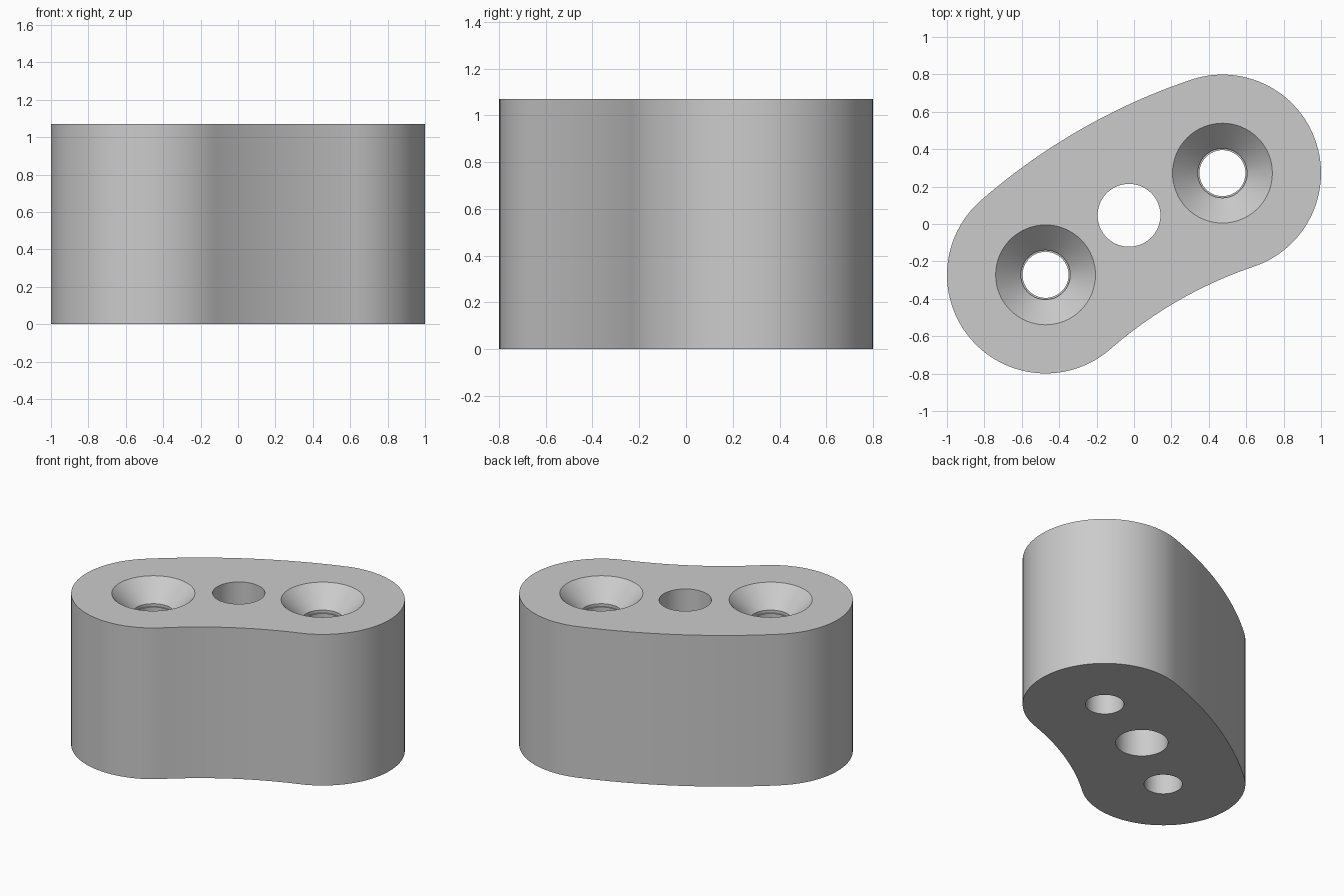
import bpy
import bmesh
from math import cos, sin, pi, radians, hypot, atan2
from mathutils import Matrix

cube = bpy.data.objects.get("Cube")
if cube:
    bpy.data.objects.remove(cube, do_unlink=True)

HEIGHT = 1.07
END_R = 0.527            # radius of the rounded ends
HALF = 0.5455            # half distance between the end centres
TILT = radians(29.9)
SETBACK = 2.75           # distance from the origin to the centre of the bend
BEND_R = hypot(HALF, SETBACK)
SWEEP = atan2(HALF, SETBACK)

grey = bpy.data.materials.new("plain grey")
grey.use_nodes = True
colour = (0.6, 0.6, 0.6, 1)
grey.diffuse_color = colour
grey.node_tree.nodes["Principled BSDF"].inputs["Base Color"].default_value = colour


def make_object(name, bm):
    bmesh.ops.recalc_face_normals(bm, faces=bm.faces)
    mesh = bpy.data.meshes.new(name)
    bm.to_mesh(mesh)
    bm.free()
    mesh.materials.append(grey)
    obj = bpy.data.objects.new(name, mesh)
    bpy.context.collection.objects.link(obj)
    return obj


def arc(cx, cy, r, start, end, steps):
    angles = [start + (end - start) * i / steps for i in range(steps)]
    return [(cx + r * cos(a), cy + r * sin(a)) for a in angles]


def turned_cutter(name, profile, x, y):
    """Spin a (radius, height) profile around a vertical axis."""
    bm = bmesh.new()
    verts = [bm.verts.new((r, 0, z)) for r, z in profile]
    edges = [bm.edges.new(pair) for pair in zip(verts, verts[1:])]
    bmesh.ops.spin(bm, geom=verts + edges, cent=(0, 0, 0), axis=(0, 0, 1),
                   angle=2 * pi, steps=64, use_duplicate=False)
    bmesh.ops.remove_doubles(bm, verts=bm.verts, dist=1e-5)
    bmesh.ops.translate(bm, verts=bm.verts, vec=(x, y, 0))
    cutter = make_object(name, bm)
    cutter.hide_render = True
    return cutter


# Bent slot outline: outer bend, left end, inner bend, right end
a0, a1 = pi / 2 - SWEEP, pi / 2 + SWEEP
outline = (arc(0, -SETBACK, BEND_R + END_R, a0, a1, 24)
           + arc(-HALF, 0, END_R, a1, a1 + pi, 48)
           + arc(0, -SETBACK, BEND_R - END_R, a1, a0, 24)
           + arc(HALF, 0, END_R, a0 - pi, a0, 48))
bm = bmesh.new()
base = bm.faces.new([bm.verts.new((x, y, 0)) for x, y in outline])
top = bmesh.ops.extrude_face_region(bm, geom=[base])["geom"]
bmesh.ops.translate(bm, vec=(0, 0, HEIGHT),
                    verts=[v for v in top if isinstance(v, bmesh.types.BMVert)])
bmesh.ops.rotate(bm, verts=bm.verts, cent=(0, 0, 0), matrix=Matrix.Rotation(TILT, 3, "Z"))
block = make_object("spacer_block", bm)

# Two countersunk screw holes and a plain hole midway along the bend
LOW, OVER = -0.1, 0.1
SINK, NECK, BORE = 0.267, 0.132, 0.123
seat = HEIGHT - (SINK - NECK)
screw = [(0, LOW), (BORE, LOW), (BORE, seat - 0.02), (NECK, seat - 0.02), (NECK, seat),
         (SINK, HEIGHT), (SINK, HEIGHT + OVER), (0, HEIGHT + OVER)]
plain = [(0, LOW), (0.168, LOW), (0.168, HEIGHT + OVER), (0, HEIGHT + OVER)]
ex, ey = HALF * cos(TILT), HALF * sin(TILT)
rise = BEND_R - SETBACK
cutters = [turned_cutter("left_screw_cutter", screw, ex, ey),
           turned_cutter("right_screw_cutter", screw, -ex, -ey),
           turned_cutter("middle_hole_cutter", plain, -rise * sin(TILT), rise * cos(TILT))]

bpy.ops.object.select_all(action="DESELECT")
block.select_set(True)
bpy.context.view_layer.objects.active = block
for cutter in cutters:
    cut = block.modifiers.new(cutter.name, "BOOLEAN")
    cut.operation = "DIFFERENCE"
    cut.solver = "EXACT"
    cut.object = cutter
    bpy.ops.object.modifier_apply(modifier=cut.name)
for cutter in cutters:
    bpy.data.objects.remove(cutter, do_unlink=True)
bpy.ops.object.shade_smooth_by_angle(angle=radians(30))
